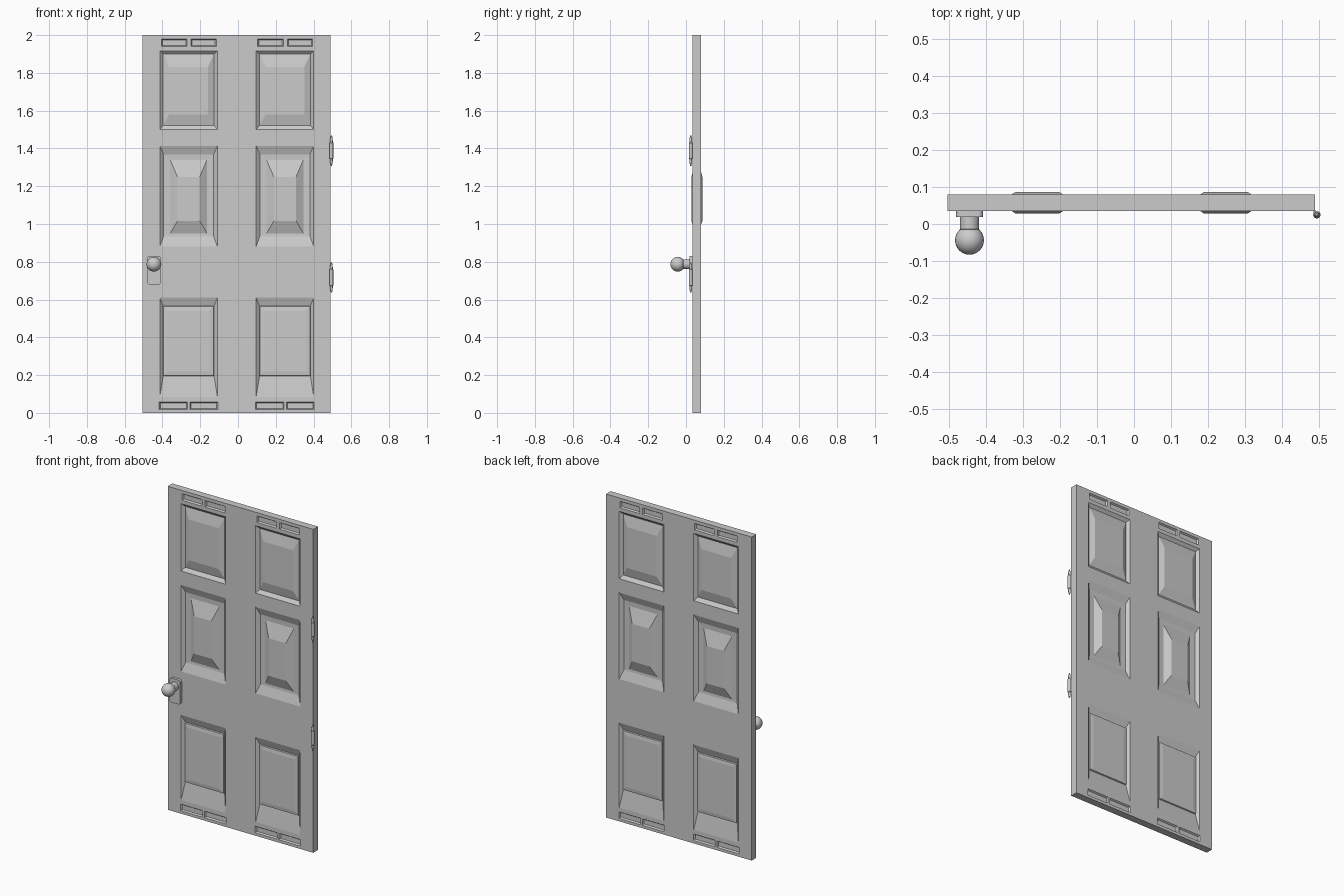
import bpy, bmesh, math
from mathutils import Matrix

if "Cube" in bpy.data.objects:
    bpy.data.objects.remove(bpy.data.objects["Cube"])

Y_FRONT, Y_BACK = 0.035, 0.08
X0, X1, Z0, Z1 = -0.505, 0.49, 0.0, 2.0


def new_object(name, bm):
    bmesh.ops.remove_doubles(bm, verts=bm.verts, dist=1e-5)
    bmesh.ops.recalc_face_normals(bm, faces=bm.faces)
    me = bpy.data.meshes.new(name)
    bm.to_mesh(me)
    bm.free()
    ob = bpy.data.objects.new(name, me)
    bpy.context.collection.objects.link(ob)
    return ob


def smooth(ob, angle=35):
    bpy.ops.object.select_all(action='DESELECT')
    bpy.context.view_layer.objects.active = ob
    ob.select_set(True)
    bpy.ops.object.shade_smooth_by_angle(angle=math.radians(angle))


# Nested rectangles per panel style: (side inset, bottom inset, top inset, depth)
TOP = [(0, 0, 0, 0), (.018, .022, .018, .016), (.05, .08, .085, .002)]
MIDDLE = [(0, 0, 0, 0), (.02, .055, .045, .017), (.055, .07, .074, .018),
          (.094, .137, .165, -.007)]
LOWER = [(0, 0, 0, 0), (.018, .11, .045, .016), (.02, .113, .048, .009),
         (.042, .135, .07, .006)]
SLOT = [(0, 0, 0, 0), (.006, .006, .006, .009)]

panels = []
for x in (-0.414, 0.096):
    w = 0.305
    panels += [((x, x + w, 1.50, 1.917), TOP), ((x, x + w, 0.88, 1.414), MIDDLE),
               ((x, x + w, 0.085, 0.61), LOWER)]
    for sx, sw in ((0.008, 0.136), (0.165, 0.134)):
        panels.append(((x + sx, x + sx + sw, 1.94, 1.98), SLOT))
    for sx, sw in ((-0.003, 0.150), (0.160, 0.147)):
        panels.append(((x + sx, x + sx + sw, 0.018, 0.058), SLOT))


# Door slab: gridded faces with panel openings, nested panel relief, mirrored to the back
def slab_side(bm, y, sign):
    def quad(*pts):
        bm.faces.new([bm.verts.new(p) if len(p) == 3 else
                      bm.verts.new((p[0], y, p[1])) for p in pts])
    xs = sorted({X0, X1} | {v for r, _ in panels for v in r[:2]})
    zs = sorted({Z0, Z1} | {v for r, _ in panels for v in r[2:]})
    for a, b in zip(xs, xs[1:]):
        for c, d in zip(zs, zs[1:]):
            mx, mz = (a + b) / 2, (c + d) / 2
            if not any(r[0] < mx < r[1] and r[2] < mz < r[3] for r, _ in panels):
                quad((a, c), (b, c), (b, d), (a, d))
    for (a, b, c, d), style in panels:
        rings = []
        for s, lo, hi, dep in style:
            yy = y + sign * dep
            rings.append([(a + s, yy, c + lo), (b - s, yy, c + lo),
                          (b - s, yy, d - hi), (a + s, yy, d - hi)])
        for p, q in zip(rings, rings[1:]):
            for i in range(4):
                j = (i + 1) % 4
                quad(p[i], p[j], q[j], q[i])
        quad(*rings[-1])
    # orient this side outward
    return xs, zs


bm = bmesh.new()
slab_side(bm, Y_FRONT, 1)
front = list(bm.faces)
slab_side(bm, Y_BACK, -1)
bmesh.ops.reverse_faces(bm, faces=[f for f in bm.faces if f not in set(front)])
corners = [(X0, Z0), (X1, Z0), (X1, Z1), (X0, Z1)]
for (ax, az), (bx, bz) in zip(corners, corners[1:] + corners[:1]):
    bm.faces.new([bm.verts.new(p) for p in ((ax, Y_FRONT, az), (ax, Y_BACK, az),
                                            (bx, Y_BACK, bz), (bx, Y_FRONT, bz))])
me = bpy.data.meshes.new("door_slab")
bmesh.ops.remove_doubles(bm, verts=bm.verts, dist=1e-5)
bm.to_mesh(me)
bm.free()
bpy.context.collection.objects.link(bpy.data.objects.new("door_slab", me))


# Lathe helper: profile of (radius, height) turned around z, then placed by a matrix
def lathe(name, profile, matrix, n=24):
    bm = bmesh.new()
    rings = [[bm.verts.new((r * math.cos(2 * math.pi * i / n),
                            r * math.sin(2 * math.pi * i / n), h)) for i in range(n)]
             for r, h in profile]
    for p, q in zip(rings, rings[1:]):
        for i in range(n):
            j = (i + 1) % n
            bm.faces.new((p[i], p[j], q[j], q[i]))
    bm.faces.new(rings[0][::-1])
    bm.faces.new(rings[-1])
    bmesh.ops.transform(bm, matrix=matrix, verts=bm.verts)
    ob = new_object(name, bm)
    smooth(ob)
    return ob


# Knob plate with rounded corners
bm = bmesh.new()
bmesh.ops.create_cube(bm, size=1, matrix=Matrix.Translation((-0.445, 0.0275, 0.755))
                      @ Matrix.Diagonal((0.072, 0.018, 0.15, 1)))
long_edges = [e for e in bm.edges if abs(e.verts[0].co.y - e.verts[1].co.y) > 0.01]
bmesh.ops.bevel(bm, geom=long_edges, offset=0.012, segments=4, profile=0.5, affect='EDGES')
smooth(new_object("knob_plate", bm))

# Knob neck and ball
face_front = Matrix.Translation((-0.445, 0.02, 0.787)) @ Matrix.Rotation(math.pi / 2, 4, 'X')
lathe("knob_neck", [(.026, 0), (.026, .034), (.02, .04)], face_front)
bm = bmesh.new()
bmesh.ops.create_uvsphere(bm, u_segments=32, v_segments=16, radius=0.039,
                          matrix=Matrix.Translation((-0.445, -0.044, 0.787)))
smooth(new_object("knob_ball", bm))

# Hinges: knuckle barrel with tapered finials
half = [(.010, .042), (.0075, .045), (.007, .06), (.0045, .074), (.003, .08)]
profile = [(r, -h) for r, h in reversed(half)] + half
for name, z in (("upper_hinge", 1.388), ("lower_hinge", 0.717)):
    lathe(name + "_barrel", profile, Matrix.Translation((0.4945, 0.025, z)), 16)
    bm = bmesh.new()
    bmesh.ops.create_cube(bm, size=1, matrix=Matrix.Translation((0.4885, 0.031, z))
                          @ Matrix.Diagonal((0.005, 0.014, 0.08, 1)))
    new_object(name + "_leaf", bm)
